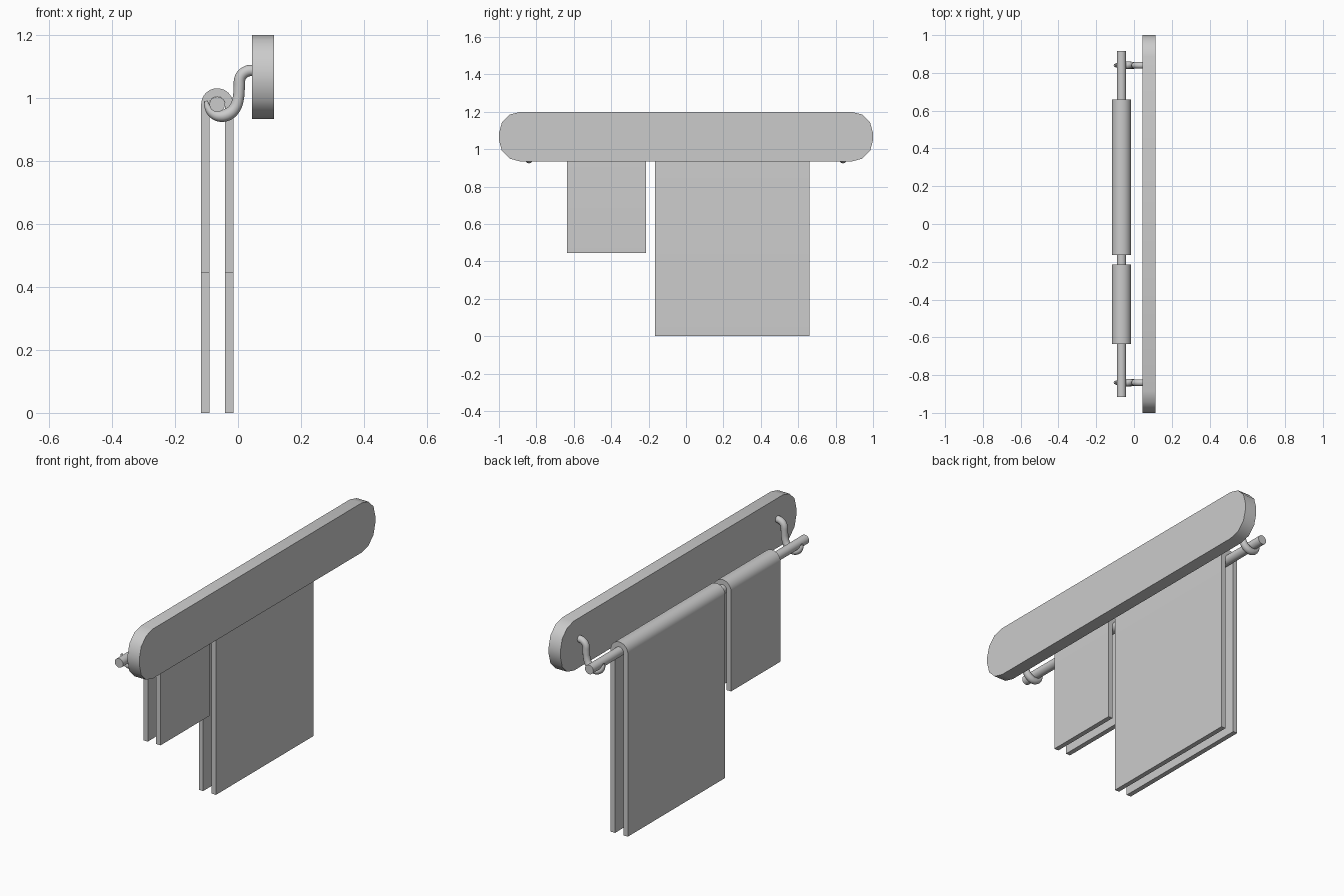
import bpy, bmesh
from math import pi, sin, cos, radians

if "Cube" in bpy.data.objects:
    bpy.data.objects.remove(bpy.data.objects["Cube"])

ROD_X, ROD_Z = -0.066, 0.98


def finish(obj, angle=40):
    bpy.ops.object.select_all(action='DESELECT')
    obj.select_set(True)
    bpy.context.view_layer.objects.active = obj
    bpy.ops.object.shade_smooth_by_angle(angle=radians(angle))


def prism(name, profile, direction):
    """Extrude a closed 3D outline along a vector."""
    bm = bmesh.new()
    face = bm.faces.new([bm.verts.new(p) for p in profile])
    ext = bmesh.ops.extrude_face_region(bm, geom=[face])
    verts = [v for v in ext['geom'] if isinstance(v, bmesh.types.BMVert)]
    bmesh.ops.translate(bm, verts=verts, vec=direction)
    bmesh.ops.recalc_face_normals(bm, faces=bm.faces[:])
    mesh = bpy.data.meshes.new(name)
    bm.to_mesh(mesh)
    bm.free()
    obj = bpy.data.objects.new(name, mesh)
    bpy.context.collection.objects.link(obj)
    finish(obj)
    return obj


def arc(cx, cz, r, start, end, steps):
    return [(cx + r * cos(start + (end - start) * i / steps),
             cz + r * sin(start + (end - start) * i / steps)) for i in range(steps + 1)]


# Wall board with rounded corners
R, Z0, Z1 = 0.115, 0.934, 1.2
outline = []
for k, (cy, cz) in enumerate([(1 - R, Z1 - R), (-1 + R, Z1 - R),
                              (-1 + R, Z0 + R), (1 - R, Z0 + R)]):
    outline += arc(cy, cz, R, k * pi / 2, (k + 1) * pi / 2, 3)
prism("wall_board", [(0.045, y, z) for y, z in outline], (0.07, 0, 0))

# Rail
bpy.ops.mesh.primitive_cylinder_add(vertices=32, radius=0.0245, depth=1.83,
                                    location=(ROD_X, 0, ROD_Z), rotation=(pi / 2, 0, 0))
rail = bpy.context.object
rail.name = "rail"
finish(rail)


# Towels folded over the rail
def towel(name, y0, y1, bottom):
    outer, inner = 0.051, 0.025
    prof = [(ROD_X + outer, bottom)] + arc(ROD_X, ROD_Z, outer, 0, pi, 20)
    prof += [(ROD_X - outer, bottom), (ROD_X - inner, bottom)]
    prof += arc(ROD_X, ROD_Z, inner, pi, 0, 20) + [(ROD_X + inner, bottom)]
    prism(name, [(x, y0, z) for x, z in prof], (0, y1 - y0, 0))


towel("large_towel", -0.165, 0.66, 0.0)
towel("small_towel", -0.635, -0.215, 0.445)

# S-shaped hooks with a tapered tip: x, z, radius factor
PATH = [(0.05, 1.088, 1), (0.028, 1.085, 1), (0.008, 1.067, 1), (0.004, 1.035, 1),
        (0.001, 1.0, 1), (-0.012, 0.965, 1.05), (-0.035, 0.947, 1.1), (-0.06, 0.943, 1),
        (-0.083, 0.953, 0.8), (-0.097, 0.972, 0.55), (-0.102, 0.991, 0.3)]
for side, y in (("left", -0.84), ("right", 0.84)):
    curve = bpy.data.curves.new(side + "_hook", 'CURVE')
    curve.dimensions = '3D'
    curve.bevel_depth = 0.018
    curve.bevel_resolution = 4
    curve.resolution_u = 4
    curve.use_fill_caps = True
    spline = curve.splines.new('BEZIER')
    spline.bezier_points.add(len(PATH) - 1)
    for p, (x, z, r) in zip(spline.bezier_points, PATH):
        p.co = (x, y, z)
        p.radius = r
        p.handle_left_type = p.handle_right_type = 'AUTO'
    hook = bpy.data.objects.new(side + "_hook", curve)
    bpy.context.collection.objects.link(hook)
    bpy.ops.object.select_all(action='DESELECT')
    hook.select_set(True)
    bpy.context.view_layer.objects.active = hook
    bpy.ops.object.convert(target='MESH')
    finish(bpy.context.object)
